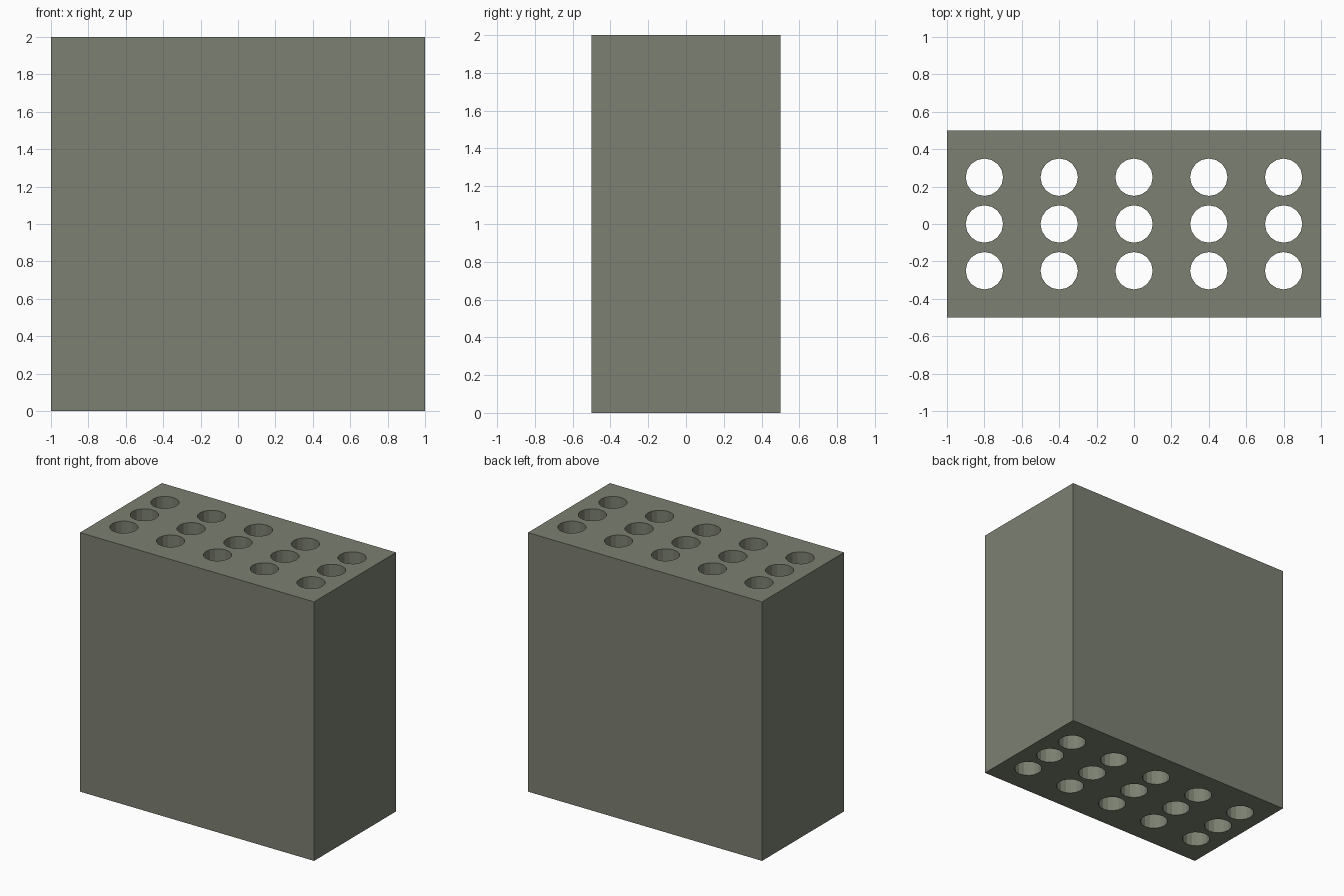
import bpy, bmesh
from mathutils import Matrix

if "Cube" in bpy.data.objects:
    bpy.data.objects.remove(bpy.data.objects["Cube"])

WIDTH, DEPTH, HEIGHT = 2.0, 1.0, 2.0
HOLE_RADIUS, HOLE_SIDES = 0.1, 16


def add_object(name, bm):
    mesh = bpy.data.meshes.new(name)
    bm.to_mesh(mesh)
    bm.free()
    obj = bpy.data.objects.new(name, mesh)
    bpy.context.collection.objects.link(obj)
    return obj


# Solid brick body
bm = bmesh.new()
bmesh.ops.create_cube(bm, size=1.0, matrix=Matrix.Translation((0, 0, HEIGHT / 2))
                      @ Matrix.Diagonal((WIDTH, DEPTH, HEIGHT, 1)))
block = add_object("perforated_block", bm)

mat = bpy.data.materials.new("grey_green")
mat.diffuse_color = (0.2, 0.215, 0.165, 1)
mat.use_nodes = True
mat.node_tree.nodes["Principled BSDF"].inputs["Base Color"].default_value = mat.diffuse_color
block.data.materials.append(mat)

# 5 x 3 grid of cylinders that cut the vertical through holes
bm = bmesh.new()
for i in range(-2, 3):
    for j in range(-1, 2):
        bmesh.ops.create_cone(bm, cap_ends=True, segments=HOLE_SIDES,
                              radius1=HOLE_RADIUS, radius2=HOLE_RADIUS,
                              depth=HEIGHT + 0.4,
                              matrix=Matrix.Translation((i * 0.4, j * 0.25, HEIGHT / 2)))
cutter = add_object("hole_cutter", bm)
cutter.data.materials.append(mat)

# Cut the holes, then drop the cutter
mod = block.modifiers.new("holes", 'BOOLEAN')
mod.operation = 'DIFFERENCE'
mod.solver = 'EXACT'
mod.object = cutter
bpy.context.view_layer.objects.active = block
bpy.ops.object.modifier_apply(modifier=mod.name)
bpy.data.objects.remove(cutter, do_unlink=True)
